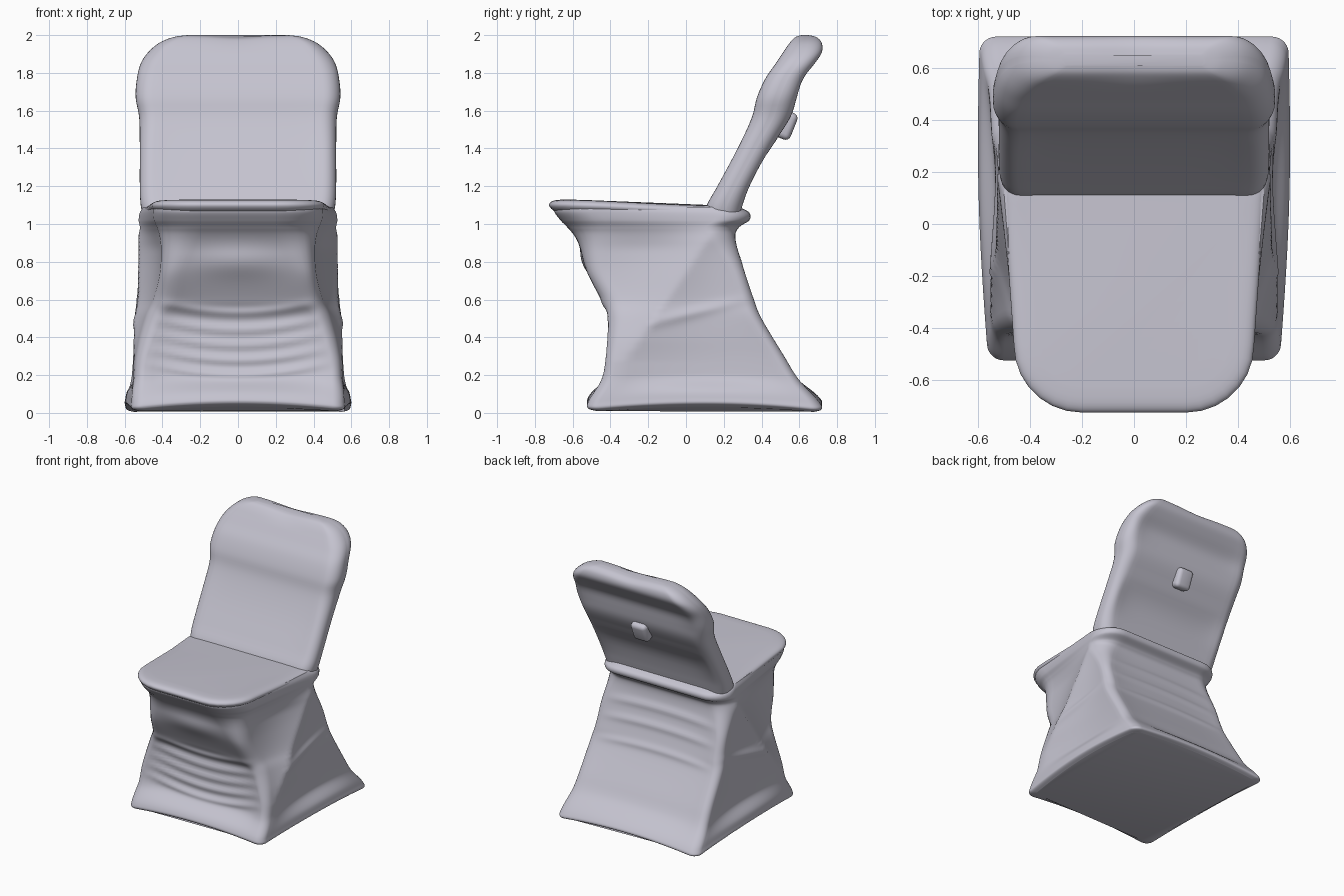
import bpy, bmesh, math
from mathutils import Vector

if "Cube" in bpy.data.objects:
    bpy.data.objects.remove(bpy.data.objects["Cube"])

fabric = bpy.data.materials.new("lavender grey fabric")
fabric.use_nodes = True
COLOUR = (0.56, 0.55, 0.63, 1)
fabric.diffuse_color = COLOUR
bsdf = fabric.node_tree.nodes["Principled BSDF"]
bsdf.inputs["Base Color"].default_value = COLOUR
bsdf.inputs["Roughness"].default_value = 0.8


def bump(value, centre, width):
    """Soft bell, one at the centre."""
    return math.exp(-((value - centre) / width) ** 2)


def ramp(value, low, high):
    t = min(1, max(0, (value - low) / (high - low)))
    return t * t * (3 - 2 * t)


def smooth_rows(rows, steps):
    """Spline through the section rows."""
    out = []
    for i in range(len(rows) - 1):
        quad = [rows[max(i - 1, 0)], rows[i], rows[i + 1], rows[min(i + 2, len(rows) - 1)]]
        for s in range(steps):
            t = s / steps
            out.append([b + t / 2 * (c - a + t * (2 * a - 5 * b + 4 * c - d + t * (3 * (b - c) + d - a)))
                        for a, b, c, d in zip(*quad)])
    return out + [list(rows[-1])]


def section(row, side=24, arc=7):
    """Rounded trapezoid ring: z, front y, back y, front and back half width, front and back radius."""
    z, yf, yb, wf, wb, rf, rb = row
    corners = [(wf - rf, yf + rf, rf, -90), (wb - rb, yb - rb, rb, 0),
               (rb - wb, yb - rb, rb, 90), (rf - wf, yf + rf, rf, 180)]
    arcs = []
    for x, y, r, start in corners:
        angles = [math.radians(start + 90 * k / arc) for k in range(arc + 1)]
        arcs.append([Vector((x + r * math.cos(a), y + r * math.sin(a), z)) for a in angles])
    ring = []
    for i, points in enumerate(arcs):
        following = arcs[(i + 1) % 4][0]
        ring += points
        ring += [points[-1].lerp(following, k / side) for k in range(1, side)]
    return ring


def loft(name, rows, steps, shape):
    bm = bmesh.new()
    rings = []
    for row in smooth_rows(rows, steps):
        rings.append([bm.verts.new(shape(p, row)) for p in section(row)])
    for low, high in zip(rings, rings[1:]):
        n = len(low)
        for i in range(n):
            j = (i + 1) % n
            bm.faces.new((low[i], low[j], high[j], high[i]))
    bm.faces.new(rings[0][::-1])
    bm.faces.new(rings[-1])
    return finish(name, bm)


def finish(name, bm):
    bmesh.ops.recalc_face_normals(bm, faces=bm.faces)
    mesh = bpy.data.meshes.new(name)
    bm.to_mesh(mesh)
    bm.free()
    mesh.materials.append(fabric)
    obj = bpy.data.objects.new(name, mesh)
    bpy.context.collection.objects.link(obj)
    bpy.ops.object.select_all(action='DESELECT')
    obj.select_set(True)
    bpy.context.view_layer.objects.active = obj
    bpy.ops.object.shade_smooth_by_angle(angle=math.radians(60))
    return obj


# Skirt: cloth stretched over slanting side legs, with folds and an arched hem
def drape(p, row):
    z, yf, yb, wf, wb = row[:5]
    x, y = p.x, p.y
    along = min(1, max(0, (y - yf) / (yb - yf)))
    middle = ramp(z, 0.08, 0.2) * (1 - ramp(z, 0.85, 1.02))
    if along < 0.15:
        across = max(0, 1 - (x / (0.9 * wf)) ** 4)
        sag = z - 0.3 * x * x
        folds = sum(bump(sag, c, 0.026) for c in (0.2, 0.28, 0.36, 0.44, 0.53))
        p.y += across * middle * (0.028 - 0.014 * folds)
        p.y -= 0.022 * bump(z, 0.8, 0.08) * bump(x, 0, 0.24) * across
    elif along > 0.9:
        across = max(0, 1 - (x / (0.9 * wb)) ** 4)
        folds = sum(bump(z + 0.1 * x * x, c, 0.025) for c in (0.55, 0.7, 0.82))
        p.y += across * middle * (0.01 * folds - 0.01)

    # Side cloth is widest on the leg line and tucks in on either side of it
    leg = min(0.9, max(0.1, (0.684 * (z - 0.1) - 0.45 - yf) / (yb - yf)))
    if along < leg:
        tuck = 0.035 * leg * math.sin(math.pi * along / leg)
    else:
        tuck = 0.03 * (1 - leg) * math.sin(math.pi * (along - leg) / (1 - leg))
        tuck -= 0.01 * bump(z, 0.52 + 0.25 * y, 0.03) * math.sin(math.pi * along)
    spread = ramp(z, 0.15, 0.4) * (1 - ramp(z, 0.9, 1.04))
    widen = (wb - wf) * (min(1, along / leg) - along) * spread
    bulge = 0.02 * math.sin(math.pi * along) * (1 - ramp(z, 0.05, 0.2))
    p.x *= 1 + (widen + bulge - tuck * middle) / wf

    # Hem touches the ground at the corners only
    hem = 1 - ramp(z, 0, 0.25)
    p.z += 0.033 * hem * max(0, 1 - (x / 0.57 * (y - 0.1) / 0.6) ** 2)
    return p


skirt_rows = [
    (0.0, -0.48, 0.69, 0.53, 0.56),
    (0.02, -0.52, 0.72, 0.56, 0.59),
    (0.06, -0.515, 0.7, 0.56, 0.585),
    (0.17, -0.45, 0.6, 0.555, 0.57),
    (0.3, -0.425, 0.52, 0.54, 0.56),
    (0.5, -0.42, 0.4, 0.49, 0.55),
    (0.6, -0.465, 0.36, 0.45, 0.535),
    (0.75, -0.54, 0.31, 0.42, 0.525),
    (0.92, -0.595, 0.265, 0.425, 0.515),
    (0.98, -0.63, 0.28, 0.435, 0.515),
    (1.02, -0.665, 0.335, 0.45, 0.525),
    (1.06, -0.695, 0.335, 0.455, 0.52),
    (1.09, -0.7, 0.28, 0.455, 0.5),
]
loft("skirt", [r + (0.06 + 0.06 * ramp(r[0], 0.4, 0.6) + 0.12 * ramp(r[0], 0.75, 1.05),
                    0.06 + 0.1 * ramp(r[0], 0.8, 1.02)) for r in skirt_rows], 12, drape)


# Seat: thin rounded pad, slightly lower towards the back
def slope(p, row):
    p.z -= 0.03 * ramp(p.y, -0.7, 0.15)
    return p


seat_rows = []
for z, inset in ((1.06, 0.04), (1.08, 0.012), (1.1, 0), (1.117, 0.01), (1.127, 0.04), (1.13, 0.1)):
    seat_rows.append((z, inset - 0.725, 0.24 - inset, 0.462 - inset, 0.505 - inset, 0.26 - inset, 0.1))
loft("seat", seat_rows, 3, slope)


# Backrest: reclined panel with a fuller top pad, hollowed at the rear
def hollow(p, row):
    z, yf, yb, w = row[:4]
    across = max(0, 1 - (p.x / (w * 0.93)) ** 6)
    if p.y > (yf + yb) / 2:
        depth = 0.022 * bump(z, 1.3, 0.11) + 0.02 * bump(z, 1.76, 0.09)
        p.y -= depth * across
        p.y += 0.008 * bump(z, 1.42, 0.03) * across
    else:
        p.y += 0.008 * across * bump(z, 1.4, 0.2)
    p.z -= 0.012 * ramp(z, 1.9, 2) * bump(p.x, 0, 0.15)
    return p


back_rows = [
    (1.03, 0.1, 0.28, 0.5),
    (1.1, 0.11, 0.3, 0.515),
    (1.2, 0.165, 0.34, 0.52),
    (1.4, 0.27, 0.45, 0.52),
    (1.56, 0.345, 0.55, 0.523),
    (1.67, 0.375, 0.59, 0.542),
    (1.77, 0.42, 0.63, 0.535),
    (1.85, 0.475, 0.685, 0.515),
    (1.91, 0.515, 0.72, 0.475),
    (1.96, 0.55, 0.718, 0.415),
    (1.99, 0.58, 0.69, 0.34),
    (2.0, 0.61, 0.65, 0.27),
]
loft("backrest", [r + (r[3], (r[2] - r[1]) * 0.42, (r[2] - r[1]) * 0.42) for r in back_rows], 5, hollow)

# Rear latch: rounded block under the cloth
bm = bmesh.new()
bmesh.ops.create_cube(bm, size=1)
bmesh.ops.scale(bm, vec=(0.13, 0.1, 0.15), verts=bm.verts)
bmesh.ops.bevel(bm, geom=bm.edges[:], offset=0.03, segments=4, affect='EDGES', profile=0.5)
latch = finish("rear_latch", bm)
latch.location = (0, 0.525, 1.525)
latch.rotation_euler.x = math.radians(-22)
